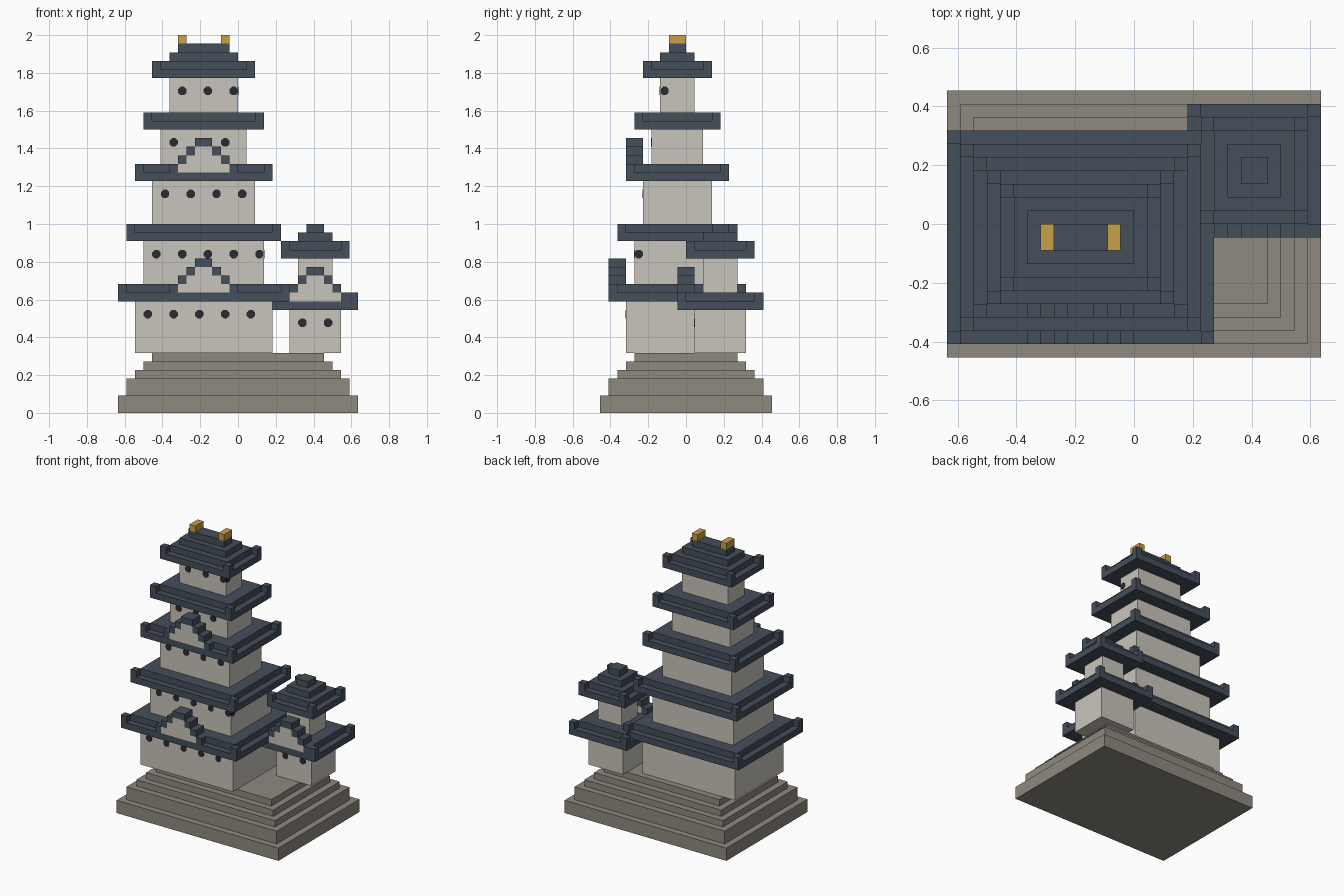
import bpy, bmesh, math
from mathutils import Matrix, Vector

if "Cube" in bpy.data.objects:
    bpy.data.objects.remove(bpy.data.objects["Cube"])

U = 1 / 22  # block size: the whole model sits on this grid


def material(name, hex_rgb):
    lin = []
    for i in (0, 2, 4):
        c = int(hex_rgb[i:i + 2], 16) / 255
        lin.append(c / 12.92 if c <= 0.04045 else ((c + 0.055) / 1.055) ** 2.4)
    m = bpy.data.materials.new(name)
    m.diffuse_color = (*lin, 1)
    m.use_nodes = True
    m.node_tree.nodes["Principled BSDF"].inputs["Base Color"].default_value = m.diffuse_color
    return m


STONE = material("stone", "8F8A80")
PLASTER = material("plaster", "C9C5BC")
TILE = material("slate_tile", "454E5B")
DARK = material("dark_opening", "2A2A32")
GOLD = material("gold", "C9A145")


def finish(name, bm, mat):
    me = bpy.data.meshes.new(name)
    bm.to_mesh(me)
    bm.free()
    me.materials.append(mat)
    ob = bpy.data.objects.new(name, me)
    bpy.context.collection.objects.link(ob)
    return ob


def boxes(name, mat, spans):
    """One object from (x0, x1, y0, y1, z0, z1) spans in block units."""
    bm = bmesh.new()
    for x0, x1, y0, y1, z0, z1 in spans:
        mid = Vector((x0 + x1, y0 + y1, z0 + z1)) * U / 2
        size = Vector((x1 - x0, y1 - y0, z1 - z0)) * U
        bmesh.ops.create_cube(bm, size=1, matrix=Matrix.Translation(mid) @ Matrix.Diagonal((*size, 1)))
    return finish(name, bm, mat)


def centred(cx, cy, hx, hy, z0, z1):
    return (cx - hx, cx + hx, cy - hy, cy + hy, z0, z1)


def roof(name, cx, cy, hx, hy, z):
    # eave slab, inset upper slab and four upturned corner blocks
    spans = [centred(cx, cy, hx, hy, z, z + 1),
             centred(cx, cy, hx - 1, hy - 1, z + 1, z + 2)]
    for sx in (-1, 1):
        for sy in (-1, 1):
            spans.append(centred(cx + sx * (hx - .5), cy + sy * (hy - .5), .5, .5, z + 1, z + 2))
    boxes(name, TILE, spans)


def dormer(name, cx, y, z):
    # stepped gable: plaster infill under a staircase of tiles
    boxes(name + "_gable", PLASTER,
          [(cx - 3 + i, cx + 3 - i, y, y + 2, z + i, z + i + 1) for i in range(3)])
    tiles = [(cx - 1, cx + 1, y, y + 2, z + 3, z + 4)]
    for i in range(3):
        tiles += [(cx - 4 + i, cx - 3 + i, y, y + 2, z + i, z + i + 1),
                  (cx + 3 - i, cx + 4 - i, y, y + 2, z + i, z + i + 1)]
    boxes(name + "_tiles", TILE, tiles)


def windows(name, x0, x1, y, z):
    # thin eight-sided openings every third block; a corner one shows on the side too
    bm = bmesh.new()

    def plate(pos, axis):
        rot = Matrix.Rotation(math.pi / 2, 4, axis)
        turn = Matrix.Rotation(math.pi / 8, 4, 'Z')
        bmesh.ops.create_cone(bm, cap_ends=True, segments=8, depth=0.006,
                              radius1=.53 * U, radius2=.53 * U,
                              matrix=Matrix.Translation(Vector(pos) * U) @ rot @ turn)
    for x in range(x0 + 1, x1, 3):
        plate((x + .5, y, z + .5), 'X')
        if x == x1 - 1:
            plate((x1, y + .5, z + .5), 'Y')
    finish(name, bm, DARK)


# stepped stone base
boxes("stone_base", STONE, [centred(0, 0, 14 - i, 10 - i, z0, z1) for i, (z0, z1)
                            in enumerate([(0, 2), (2, 4), (4, 5), (5, 6), (6, 7)])])

# main tower: five shrinking storeys (wall bottom, wall top, window row)
CX, CY = -4, -1
for i, (z0, z1, zw) in enumerate([(7, 13, 11), (15, 20, 18), (22, 27, 25), (29, 33, 31), (35, 39, 37)]):
    hx, hy = 8 - i, 6 - i
    boxes(f"main_wall_{i + 1}", PLASTER, [centred(CX, CY, hx, hy, z0, z1)])
    windows(f"main_windows_{i + 1}", CX - hx, CX + hx, CY - hy, zw)
    roof(f"main_roof_{i + 1}", CX, CY, hx + 2, hy + 2, z1)
boxes("main_ridge", TILE, [centred(CX, CY, 4, 2, 41, 42), centred(CX, CY, 3, 1, 42, 43)])
boxes("ridge_ornaments", GOLD, [centred(CX + s * 2.5, CY, .5, 1, 43, 44) for s in (-1, 1)])
dormer("lower_dormer", CX, -9, 14)
dormer("upper_dormer", CX, -7, 28)

# small side tower: two storeys
SX, SY = 9, 4
for i, (z0, z1) in enumerate([(7, 12), (14, 18)]):
    h = 3 - i
    boxes(f"side_wall_{i + 1}", PLASTER, [centred(SX, SY, h, h, z0, z1)])
    roof(f"side_roof_{i + 1}", SX, SY, h + 2, h + 2, z1)
windows("side_windows", SX - 3, SX + 3, SY - 3, 10)
boxes("side_ridge", TILE, [centred(SX, SY, 2, 2, 20, 21), centred(SX, SY, 1, 1, 21, 22)])
dormer("side_dormer", SX, -1, 13)
